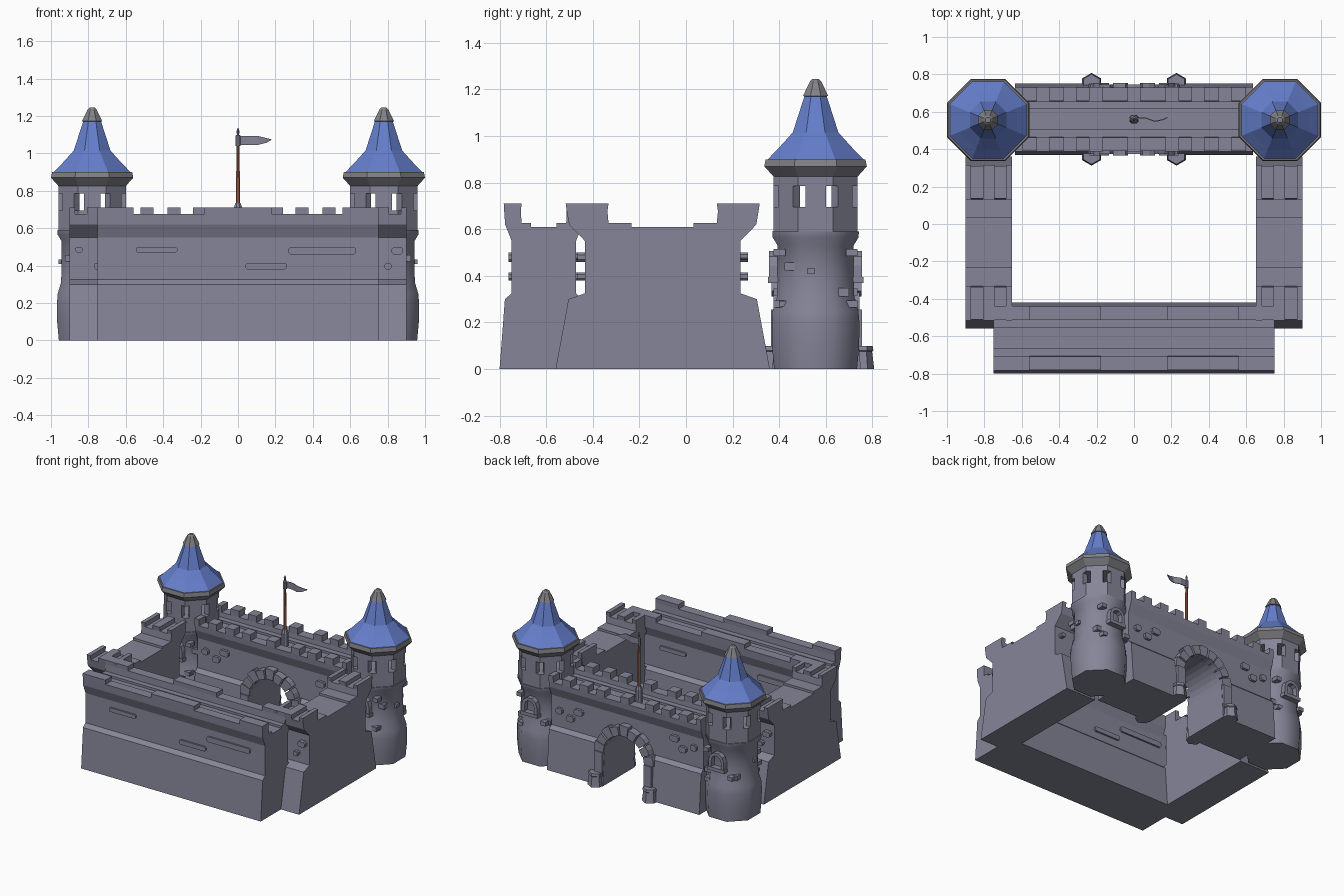
import bpy, bmesh, math
from mathutils import Matrix, Vector

if "Cube" in bpy.data.objects:
    bpy.data.objects.remove(bpy.data.objects["Cube"], do_unlink=True)


def material(name, rgb):
    m = bpy.data.materials.new(name)
    m.use_nodes = True
    m.diffuse_color = (*rgb, 1)
    m.node_tree.nodes["Principled BSDF"].inputs["Base Color"].default_value = (*rgb, 1)
    return m


STONE = material("stone", (0.235, 0.235, 0.315))
TRIM = material("roof trim", (0.22, 0.22, 0.24))
BLUE = material("roof blue", (0.13, 0.21, 0.60))
WOOD = material("pole wood", (0.42, 0.14, 0.08))


def finish(name, bm, mats):
    bmesh.ops.recalc_face_normals(bm, faces=bm.faces)
    me = bpy.data.meshes.new(name)
    bm.to_mesh(me)
    bm.free()
    for m in mats:
        me.materials.append(m)
    ob = bpy.data.objects.new(name, me)
    bpy.context.collection.objects.link(ob)
    return ob


def prism(name, pts, lo, hi, axis="x", mat=STONE):
    """Extrude a profile: (y, z) along x, or (x, z) along y."""
    bm = bmesh.new()
    put = (lambda p, t: (t, p[0], p[1])) if axis == "x" else (lambda p, t: (p[0], t, p[1]))
    a = [bm.verts.new(put(p, lo)) for p in pts]
    b = [bm.verts.new(put(p, hi)) for p in pts]
    bm.faces.new(a)
    bm.faces.new(b)
    for i in range(len(pts)):
        j = (i + 1) % len(pts)
        bm.faces.new((a[i], a[j], b[j], b[i]))
    return finish(name, bm, [mat])


def lathe(name, profile, centre, sides=8, mats=(STONE,), rule=None):
    """Turn a closed solid; r is measured to the flats, which face the axes."""
    bm = bmesh.new()
    k = math.cos(math.pi / sides)
    rings = []
    for r, z in profile:
        ring = []
        for i in range(sides):
            a = math.tau * (i + 0.5) / sides
            ring.append(bm.verts.new((centre[0] + r / k * math.cos(a),
                                      centre[1] + r / k * math.sin(a), z)))
        rings.append(ring)
    bm.faces.new(rings[0])
    bm.faces.new(rings[-1])
    for p, q in zip(rings, rings[1:]):
        for i in range(sides):
            j = (i + 1) % sides
            bm.faces.new((p[i], p[j], q[j], q[i]))
    if rule:
        for f in bm.faces:
            f.material_index = rule(f.calc_center_median().z)
    return finish(name, bm, mats)


def box(name, centre, size, turn=0, mat=STONE):
    bm = bmesh.new()
    m = Matrix.Translation(centre) @ Matrix.Rotation(turn, 4, "Z") @ Matrix.Diagonal((*size, 1))
    bmesh.ops.create_cube(bm, size=1, matrix=m)
    return finish(name, bm, [mat])


def brick(name, x, z, w, h, y0, y1):
    c = min(w, h) * 0.25
    pts = [(x + sx * (w / 2 - dx), z + sz * (h / 2 - dz)) for sx, sz, dx, dz in (
        (-1, -1, 0, c), (-1, -1, c, 0), (1, -1, c, 0), (1, -1, 0, c),
        (1, 1, 0, c), (1, 1, c, 0), (-1, 1, c, 0), (-1, 1, 0, c))]
    return prism(name, pts, y0, y1, "y")


# Walls: one battered section with a parapet on both edges
HALF = [(0.19, 0), (0.167, 0.30), (0.138, 0.325), (0.138, 0.55), (0.166, 0.62)]


def wall(name, x, y, length, merlons, low, scale=1):
    half = HALF + [(0.17, low), (0.098, low), (0.096, 0.627), (0.055, 0.627), (0.055, 0.61)]
    pts = half + [(-h, z) for h, z in reversed(half)]
    body = prism(name, [(y + h * scale, z) for h, z in pts], x - length / 2, x + length / 2)
    for s in (-1, 1):
        cap = [(y + s * h * scale, z) for h, z in
               ((0.098, low), (0.17, low), (0.172, 0.71), (0.096, 0.71))]
        for a, b in merlons:
            prism(name + "_merlon", cap, x + a * length, x + b * length)
    return body


BROAD = [(-0.5, -0.373), (-0.12, 0.12), (0.373, 0.5)]
LONG_BRICKS = [(-0.29, 0.485, 0.147, 0.03), (0.3, 0.48, 0.24, 0.04), (0.1, 0.397, 0.147, 0.034)]
for name, x, y, length, scale in (("front_wall", 0, -0.61, 1.5, 1),
                                  ("left_wall", 0.777, -0.10, 0.25, 2.42),
                                  ("right_wall", -0.777, -0.10, 0.25, 2.42)):
    wall(name, x, y, length, BROAD, 0.677, scale)
    for s in (-1, 1):
        for bx, bz, w, h in LONG_BRICKS:
            brick(name + "_brick", x - s * bx * length, bz, w * length, h,
                  y + s * 0.12 * scale, y + s * 0.151 * scale)

# Gate wall at the back, with close-set merlons
GY, SPRING, IN, OUT = 0.56, 0.25, 0.17, 0.235
teeth = [(c / 1.27 - 0.028, c / 1.27 + 0.028) for c in
         (-0.487, -0.342, -0.205, 0, 0.205, 0.342, 0.487)]
gate = wall("gate_wall", 0, GY, 1.27, teeth + [(-0.5, -0.47), (0.47, 0.5)], 0.662)

# Cut the arched gateway
arc = [(IN * math.cos(math.pi * i / 14), SPRING + IN * math.sin(math.pi * i / 14)) for i in range(15)]
cutter = prism("gate_cutter", [(IN, -0.1)] + arc + [(-IN, -0.1)], GY - 0.4, GY + 0.4, "y")
mod = gate.modifiers.new("gateway", "BOOLEAN")
mod.operation, mod.solver, mod.object = "DIFFERENCE", "EXACT", cutter
bpy.context.view_layer.objects.active = gate
bpy.ops.object.modifier_apply(modifier=mod.name)
bpy.data.objects.remove(cutter, do_unlink=True)


def polar(r, a):
    return (r * math.cos(a), SPRING + r * math.sin(a))


# Arch stones, jambs, footings and loose bricks on both faces of the gate wall
STONES = 9
for s in (-1, 1):
    for i in range(STONES):
        a, b = math.pi * (i + 0.06) / STONES, math.pi * (i + 0.94) / STONES
        mid, out = (a + b) / 2, OUT + 0.012 * (i % 2 == 0)
        prism("arch_stone", [polar(IN, a), polar(out, a), polar(out + 0.003, mid), polar(out, b),
                             polar(IN, b), polar(IN, mid)],
              GY + s * 0.12, GY + s * (0.185 + 0.008 * (i % 2)), "y")
    for side in (-1, 1):
        x = side * 0.205
        box("arch_jamb", (x, GY + s * 0.155, 0.165), (0.066, 0.08, 0.18))
        lathe("arch_footing", [(0.05, 0), (0.042, 0.075), (0.047, 0.08), (0.044, 0.1)],
              (side * 0.227, GY + s * 0.19), 6)
        for dx, z, w in ((0.40, 0.50, 0.07), (0.47, 0.435, 0.06), (0.56, 0.47, 0.05)):
            brick("gate_brick", side * dx, z - 0.02 * (side > 0), w, 0.045,
                  GY + s * 0.12, GY + s * 0.158)

# Corner towers
TX, TY = 0.78, 0.556
for s in (-1, 1):
    c = (s * TX, TY)
    side = "left" if s > 0 else "right"
    body = lathe(side + "_tower", [(0.178, 0), (0.187, 0.1), (0.188, 0.2), (0.184, 0.25),
                                   (0.166, 0.31), (0.163, 0.4), (0.163, 0.53), (0.184, 0.565),
                                   (0.186, 0.59)], c)
    bpy.ops.object.select_all(action="DESELECT")
    body.select_set(True)
    bpy.context.view_layer.objects.active = body
    bpy.ops.object.shade_smooth_by_angle(angle=math.radians(50))
    lathe(side + "_tower_sill", [(0.18, 0.585), (0.18, 0.695)], c)
    lathe(side + "_tower_lintel", [(0.18, 0.785), (0.18, 0.83)], c)
    for i in range(8):
        a = math.tau * i / 8
        box(side + "_tower_pillar", (c[0] + 0.16 * math.cos(a), c[1] + 0.16 * math.sin(a), 0.74),
            (0.04, 0.088, 0.1), a)

    # Flared roof: trim at the eaves and the tip, blue between
    lathe(side + "_roof", [(0.175, 0.82), (0.22, 0.87), (0.214, 0.9), (0.205, 0.9), (0.155, 0.952),
                           (0.098, 1.015), (0.048, 1.17), (0.054, 1.172), (0.024, 1.235),
                           (0.014, 1.245)],
          c, mats=(TRIM, BLUE), rule=lambda z: 1 if 0.902 < z < 1.165 else 0)

    # Arched windows on the front and back of the tower
    for f in (-1, 1):
        y0, y1 = TY + f * 0.14, TY + f * 0.2
        for i in range(5):
            a, b = math.pi * i / 5, math.pi * (i + 1) / 5
            ring = [(c[0] + r * math.cos(t), 0.445 + r * math.sin(t))
                    for r, t in ((0.04, a), (0.064, a), (0.064, b), (0.04, b))]
            prism("window_arch", ring, y0, y1, "y")
        for e in (-1, 1):
            box("window_jamb", (c[0] + e * 0.052, (y0 + y1) / 2, 0.42), (0.024, 0.06, 0.05))
        box("window_sill", (c[0], TY + f * 0.172, 0.382), (0.14, 0.066, 0.026))
        for dx, z in ((-0.1, 0.33), (0.09, 0.28), (0.1, 0.5)):
            box("tower_brick", (c[0] + dx, TY + f * 0.155, z), (0.04, 0.05, 0.03))
    for dy, z, w, h in ((-0.11, 0.44, 0.045, 0.035), (-0.02, 0.42, 0.035, 0.025),
                        (0.12, 0.33, 0.045, 0.035), (-0.14, 0.28, 0.035, 0.025)):
        for e in (-1, 1):
            reach = 0.15 - max(0, abs(dy) - 0.07) * 0.9
            box("tower_brick", (c[0] + e * reach, TY + dy, z), (0.06, w, h))

# Flagpole and pennant on the gate wall
P = (0, 0.56)
lathe("pole_base", [(0.024, 0.6), (0.022, 0.71), (0.014, 0.735)], P)
lathe("flag_pole", [(0.011, 0.73), (0.008, 1.05)], P, mats=(WOOD,))
lathe("pole_finial", [(0.014, 1.04), (0.014, 1.095), (0.006, 1.1), (0.008, 1.12), (0.002, 1.137)], P)
bm = bmesh.new()
strip = []
for x, lo, hi in ((0.01, 1.046, 1.094), (0.06, 1.044, 1.093), (0.11, 1.046, 1.092),
                  (0.15, 1.056, 1.082), (0.18, 1.072, 1.075)):
    y = P[1] + 0.012 * math.sin(x * 40)
    strip.append([bm.verts.new((x, y + d, z)) for d, z in
                  ((-0.003, lo), (0.003, lo), (0.003, hi), (-0.003, hi))])
bm.faces.new(strip[0])
bm.faces.new(strip[-1])
for p, q in zip(strip, strip[1:]):
    for i in range(4):
        j = (i + 1) % 4
        bm.faces.new((p[i], p[j], q[j], q[i]))
finish("pennant", bm, [STONE])
